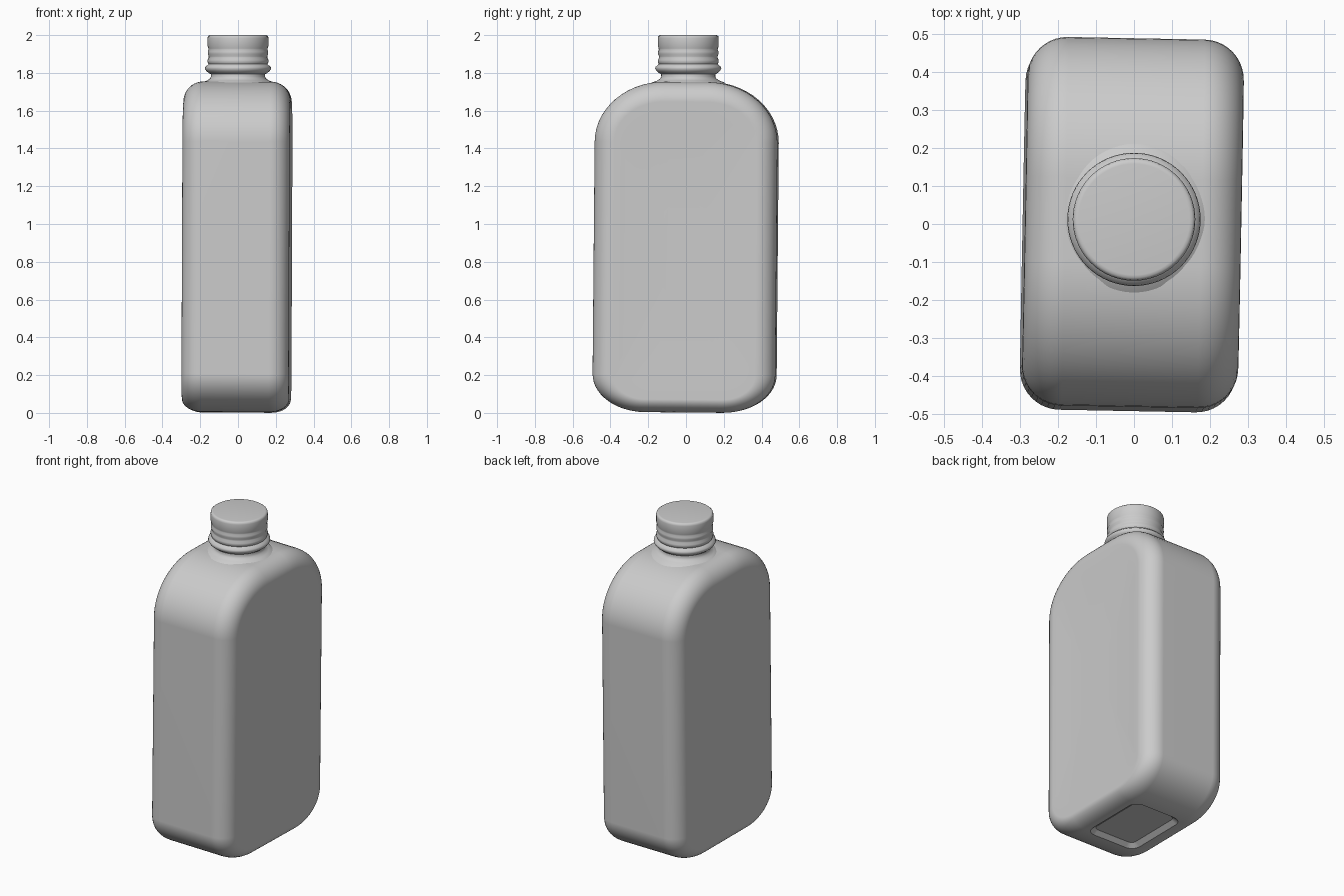
import bpy, bmesh, math

if "Cube" in bpy.data.objects:
    bpy.data.objects.remove(bpy.data.objects["Cube"], do_unlink=True)

grey = bpy.data.materials.new("plain grey")
grey.use_nodes = True
COLOUR = (0.6, 0.6, 0.6, 1)
grey.diffuse_color = COLOUR
grey.node_tree.nodes["Principled BSDF"].inputs["Base Color"].default_value = COLOUR


def loft(name, rings, cap_ends=True):
    """Join equal-length closed rings of points into one skin."""
    bm = bmesh.new()
    loops = [[bm.verts.new(p) for p in ring] for ring in rings]
    for a, b in zip(loops, loops[1:]):
        for i in range(len(a)):
            j = (i + 1) % len(a)
            bm.faces.new((a[i], a[j], b[j], b[i]))
    if cap_ends:
        bm.faces.new(loops[0])
        bm.faces.new(loops[-1])
    bmesh.ops.recalc_face_normals(bm, faces=bm.faces)
    mesh = bpy.data.meshes.new(name)
    bm.to_mesh(mesh)
    bm.free()
    mesh.materials.append(grey)
    obj = bpy.data.objects.new(name, mesh)
    bpy.context.collection.objects.link(obj)
    return obj


def smooth(obj, degrees):
    bpy.ops.object.select_all(action='DESELECT')
    obj.select_set(True)
    bpy.context.view_layer.objects.active = obj
    bpy.ops.object.shade_smooth_by_angle(angle=math.radians(degrees))


def rounded(w, low, high, low_r, high_r, steps=14):
    """Rounded rectangle, half width w, elliptical corners (ru, rv)."""
    pts = []
    for k, (su, sv) in enumerate([(1, 1), (-1, 1), (-1, -1), (1, -1)]):
        ru, rv = high_r if sv > 0 else low_r
        edge = high if sv > 0 else low
        for i in range(steps + 1):
            a = (k + i / steps) * math.pi / 2
            pts.append((su * (w - ru) + ru * math.cos(a),
                        edge - sv * rv + rv * math.sin(a)))
    return pts


# Body: the broad side outline, swept across x with rounded rims
HALF_X, HALF_Y, TOP, RIM, STEPS = 0.284, 0.484, 1.75, 0.105, 10
MIDDLE, SINK = 0.87, 0.01


def body_ring(x, d, scale):
    b = 0.65 * d
    outline = rounded(HALF_Y - d, b, TOP - d, (0.28 - d, 0.2 - b),
                      (0.37 - d, 0.32 - d))
    return [(x, y * scale, MIDDLE + (z - MIDDLE) * scale) for y, z in outline]


half = []
for i in range(STEPS + 1):
    a = i / STEPS * math.pi / 2
    half.append((HALF_X - RIM + RIM * math.sin(a), RIM * (1 - math.cos(a)), 1))
# Broad sides sink a little towards their middle
for scale in (0.9, 0.75, 0.55, 0.3):
    half.append((HALF_X - SINK * (1 - scale ** 2), RIM, scale))
layers = [(-x, d, s) for x, d, s in reversed(half)] + half
body = loft("bottle_body", [body_ring(*layer) for layer in layers])

# Shallow recess with sloping walls under the base
recess = []
for z, grow in [(-0.02, 0.02), (0, 0.01), (0.022, -0.02)]:
    r = 0.05 + grow
    shape = rounded(0.16 + grow, -0.21 - grow, 0.21 + grow, (r, r), (r, r), 6)
    recess.append([(x, y, z) for x, y in shape])
cutter = loft("base_recess_cutter", recess)
cutter.hide_render = True
cut = body.modifiers.new("base recess", 'BOOLEAN')
cut.operation = 'DIFFERENCE'
cut.object = cutter
bpy.context.view_layer.objects.active = body
bpy.ops.object.modifier_apply(modifier=cut.name)
bpy.data.objects.remove(cutter, do_unlink=True)
smooth(body, 30)
body.modifiers.new("even shading", 'WEIGHTED_NORMAL').keep_sharp = True
# The body leans and twists very slightly
body.location = (-0.009, -0.009, 0.003)
body.rotation_euler = (-0.009, 0.004, math.radians(-1.1))


# Turned parts above the body
def turned(name, profile, closed, sides=64):
    rings = [[(r * math.cos(2 * math.pi * i / sides),
               r * math.sin(2 * math.pi * i / sides), z)
              for i in range(sides)] for r, z in profile]
    obj = loft(name, rings, closed)
    obj.location.y = 0.012
    smooth(obj, 50)


# Short neck, blending into the shoulder
turned("neck", [(0.205, 1.735), (0.19, 1.75), (0.165, 1.759), (0.148, 1.77),
                (0.143, 1.782), (0.145, 1.81)], False)

# Collar flaring out under the cap
turned("collar", [(0.14, 1.792), (0.152, 1.797), (0.168, 1.81), (0.175, 1.822),
                  (0.173, 1.832), (0.162, 1.841), (0.152, 1.85)], False)

# Screw cap with soft grip ridges
turned("cap", [(0.15, 1.84), (0.156, 1.846), (0.161, 1.858), (0.161, 1.868),
               (0.155, 1.88), (0.155, 1.888), (0.160, 1.90), (0.160, 1.912),
               (0.156, 1.922), (0.157, 1.93), (0.161, 1.942), (0.161, 1.985),
               (0.159, 1.994), (0.153, 1.999), (0.146, 2.0)], True)
